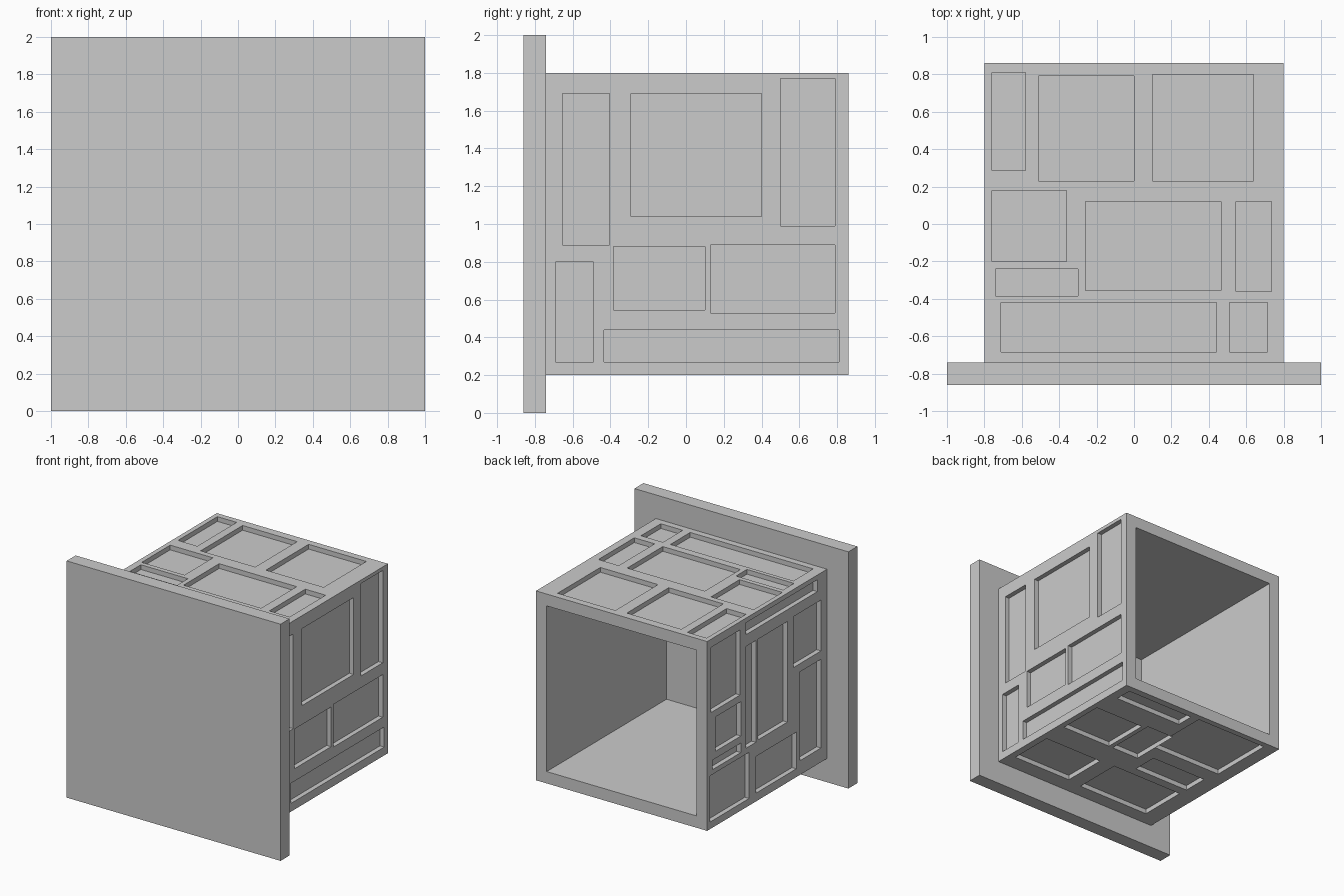
import bpy
import bmesh
from mathutils import Matrix, Vector

default = bpy.data.objects.get("Cube")
if default:
    bpy.data.objects.remove(default, do_unlink=True)

DEPTH = 0.04           # depth of the sunken panels
WALL = 0.1             # thickness of the box walls
HALF = 0.8             # half width of the box
CENTRE = Vector((0, 0, 1))

grey = bpy.data.materials.new("plain grey")
grey.use_nodes = True
colour = (0.6, 0.6, 0.6, 1)
grey.diffuse_color = colour
grey.node_tree.nodes["Principled BSDF"].inputs["Base Color"].default_value = colour


def add_block(low, high):
    """Start a mesh holding one block between two corners."""
    bm = bmesh.new()
    low, high = Vector(low), Vector(high)
    place = Matrix.Translation((low + high) / 2) @ Matrix.Diagonal((*(high - low), 1))
    bmesh.ops.create_cube(bm, size=1, matrix=place)
    bm.normal_update()
    return bm


def finish(bm, name):
    """Turn the mesh into a named object."""
    mesh = bpy.data.meshes.new(name)
    bm.to_mesh(mesh)
    bm.free()
    mesh.materials.append(grey)
    bpy.context.collection.objects.link(bpy.data.objects.new(name, mesh))


def sink(bm, faces, offset):
    """Push a group of faces inward, leaving straight walls around it."""
    bmesh.ops.inset_region(bm, faces=faces, thickness=0, depth=0)
    verts = list({v for f in faces for v in f.verts})
    bmesh.ops.translate(bm, verts=verts, vec=offset)


def wall_faces(bm, normal):
    return [f for f in bm.faces if f.normal.dot(normal) > 0.99
            and (f.calc_center_median() - CENTRE).dot(normal) > HALF - 0.01]


def sink_panels(bm, normal, axes, panels):
    """Cut one outer wall along the panel edges, then sink each panel."""
    normal = Vector(normal)
    for k, axis in enumerate(axes):
        for value in sorted({p[i] for p in panels for i in (k, k + 2)}):
            point, direction = Vector(), Vector()
            point[axis], direction[axis] = value, 1
            faces = wall_faces(bm, normal)
            edges = {e for f in faces for e in f.edges}
            verts = {v for f in faces for v in f.verts}
            bmesh.ops.bisect_plane(bm, geom=[*verts, *edges, *faces], dist=1e-5,
                                   plane_co=point, plane_no=direction)
            bm.normal_update()
    a, b = axes
    for low_a, low_b, high_a, high_b in panels:
        inside = []
        for f in wall_faces(bm, normal):
            c = f.calc_center_median()
            if low_a < c[a] < high_a and low_b < c[b] < high_b:
                inside.append(f)
        sink(bm, inside, normal * -DEPTH)
        bm.normal_update()


# Panels as (low, low, high, high): side panels in y and z, others in x and y
left_panels = [
    (-.655, .89, -.405, 1.69), (-.29, 1.04, .4, 1.69), (.5, .99, .79, 1.77),
    (-.69, .27, -.49, .8), (-.385, .545, .1, .88), (.13, .53, .79, .89),
    (-.435, .27, .81, .44)]
right_panels = [
    (.42, 1.18, .81, 1.73), (-.61, 1.66, .34, 1.76), (.41, .83, .75, 1.12),
    (.41, .69, .79, .77), (.3, .26, .82, .65), (.21, .7, .34, 1.56),
    (-.21, .71, .18, 1.56), (-.66, 1.14, -.29, 1.57), (-.33, .27, .21, .58),
    (-.66, .32, -.38, 1.07)]
top_panels = [
    (-.76, .285, -.58, .81), (-.51, .23, 0, .79), (.1, .23, .64, .8),
    (-.76, -.2, -.36, .18), (-.26, -.355, .465, .12), (.545, -.36, .735, .12),
    (-.74, -.385, -.3, -.24), (-.71, -.685, .44, -.42), (.51, -.685, .715, -.42)]
bottom_panels = [
    (.075, .65, .72, .8), (.28, .02, .75, .43), (-.02, .02, .24, .46),
    (-.68, .24, 0, .81), (-.65, -.12, -.12, .1), (.18, -.6, .74, -.21),
    (-.645, -.62, .04, -.2)]

# Square box, hollowed out from the back as far as the front plate
box = add_block((-HALF, -.74, 1 - HALF), (HALF, .86, 1 + HALF))
front = min(box.faces, key=lambda f: f.calc_center_median().y)
back = max(box.faces, key=lambda f: f.calc_center_median().y)
bmesh.ops.inset_region(box, faces=[back], thickness=WALL, use_even_offset=True)
sink(box, [back], Vector((0, -1.6, 0)))
bmesh.ops.delete(box, geom=[front, back], context="FACES_ONLY")
box.normal_update()

# Sunken panels on the four outer walls
sink_panels(box, (1, 0, 0), (1, 2), left_panels)
sink_panels(box, (-1, 0, 0), (1, 2), right_panels)
sink_panels(box, (0, 0, 1), (0, 1), top_panels)
sink_panels(box, (0, 0, -1), (0, 1), bottom_panels)
finish(box, "panelled_box")

# Wide front plate
finish(add_block((-1, -.86, 0), (1, -.74, 2)), "front_plate")
